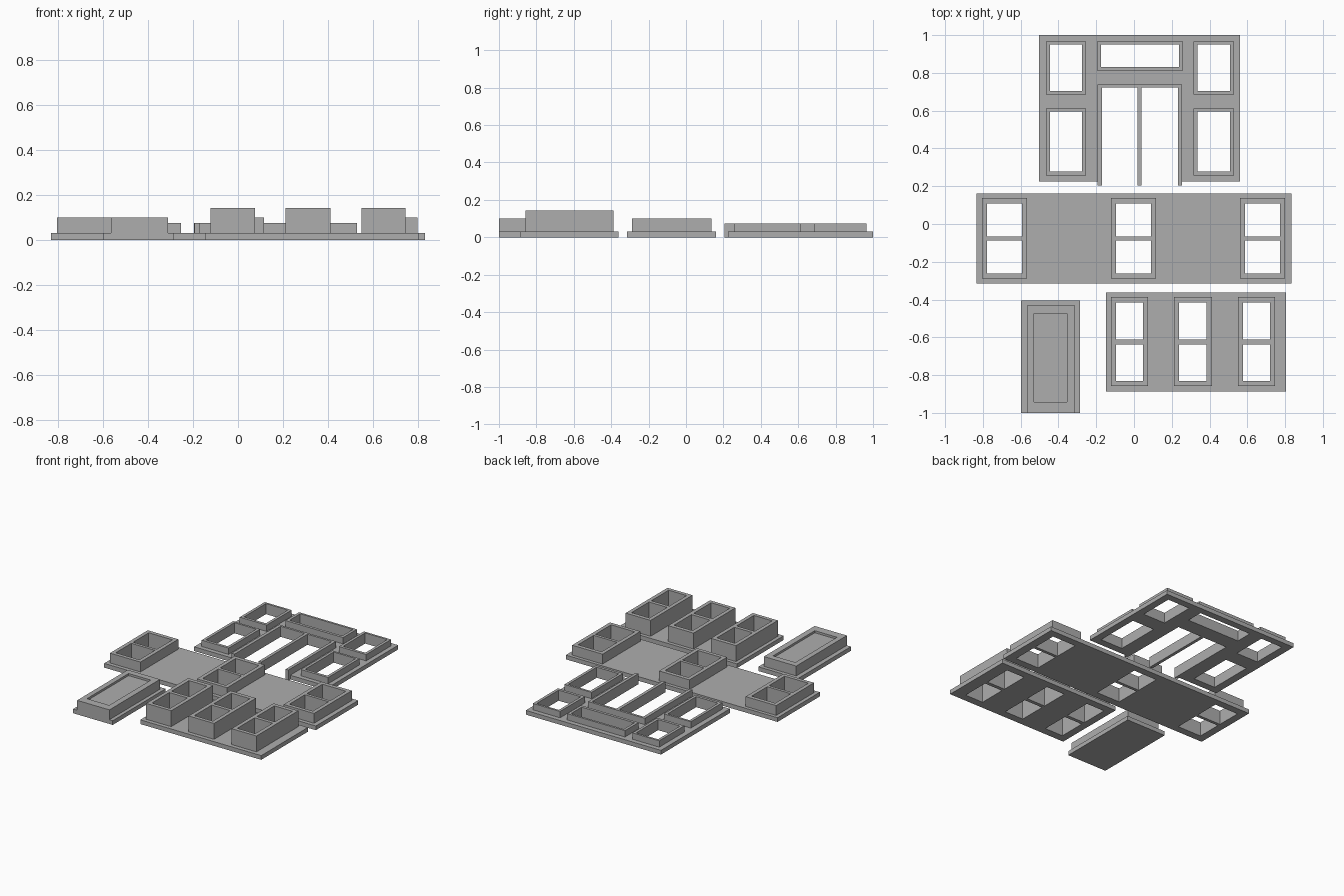
import bpy
import bmesh

cube = bpy.data.objects.get("Cube")
if cube:
    bpy.data.objects.remove(cube, do_unlink=True)

GREY = (0.42, 0.42, 0.42, 1)
grey = bpy.data.materials.new("plain_grey")
grey.use_nodes = True
grey.diffuse_color = GREY
grey.node_tree.nodes["Principled BSDF"].inputs["Base Color"].default_value = GREY

BASE = 0.03


def slab(name, outer, holes, z0, z1):
    """Flat rectangle (x0, x1, y0, y1) with rectangular holes, given thickness."""
    xs = sorted({v for r in [outer] + holes for v in r[:2]})
    ys = sorted({v for r in [outer] + holes for v in r[2:]})
    bm = bmesh.new()
    verts = {}

    def corner(x, y):
        if (x, y) not in verts:
            verts[x, y] = bm.verts.new((x, y, z0))
        return verts[x, y]

    for xa, xb in zip(xs, xs[1:]):
        for ya, yb in zip(ys, ys[1:]):
            cx, cy = (xa + xb) / 2, (ya + yb) / 2
            if not any(h[0] < cx < h[1] and h[2] < cy < h[3] for h in holes):
                bm.faces.new([corner(*p) for p in ((xa, ya), (xb, ya), (xb, yb), (xa, yb))])
    top = bmesh.ops.extrude_face_region(bm, geom=bm.faces[:])["geom"]
    bmesh.ops.translate(bm, vec=(0, 0, z1 - z0),
                        verts=[g for g in top if isinstance(g, bmesh.types.BMVert)])
    bmesh.ops.recalc_face_normals(bm, faces=bm.faces[:])
    mesh = bpy.data.meshes.new(name)
    bm.to_mesh(mesh)
    bm.free()
    mesh.materials.append(grey)
    obj = bpy.data.objects.new(name, mesh)
    bpy.context.collection.objects.link(obj)
    return obj


def inset(r, dx, low, high):
    return (r[0] + dx, r[1] - dx, r[2] + low, r[3] - high)


def sash_panel(name, outer, spans, y0, y1, bar, height):
    """Wall panel with a row of deep two-pane windows."""
    panes = []
    for i, (x0, x1) in enumerate(spans):
        frame = (x0, x1, y0, y1)
        o = inset(frame, 0.027, 0.026, 0.028)
        pair = [(o[0], o[1], o[2], bar[0]), (o[0], o[1], bar[1], o[3])]
        slab(f"{name}_window_{i + 1}", frame, pair, BASE, height)
        panes += pair
    slab(f"{name}_wall", outer, panes, 0, BASE)


# Middle and lower wall panels with sash windows
sash_panel("middle", (-0.833, 0.833, -0.315, 0.161),
           [(-0.806, -0.566), (-0.122, 0.116), (0.561, 0.8)],
           -0.288, 0.137, (-0.087, -0.066), 0.1)
sash_panel("lower", (-0.148, 0.804, -0.887, -0.362),
           [(-0.122, 0.075), (0.212, 0.412), (0.55, 0.746)],
           -0.858, -0.387, (-0.637, -0.612), 0.143)

# Entrance wall: four side windows, a transom and a double doorway
TRIM = 0.075
frames = {
    "upper_right_window": (-0.466, -0.254, 0.685, 0.966),
    "lower_right_window": (-0.466, -0.254, 0.257, 0.611),
    "upper_left_window": (0.315, 0.529, 0.685, 0.966),
    "lower_left_window": (0.315, 0.529, 0.257, 0.611),
    "transom_window": (-0.196, 0.259, 0.812, 0.966),
}
openings = []
for name, rect in frames.items():
    hole = inset(rect, 0.02, 0.02, 0.015)
    slab(name, rect, [hole], BASE, TRIM)
    openings.append(hole)

doorway = (-0.193, 0.254, 0.205, 0.738)
slab("doorway_frame", doorway,
     [(-0.17, 0.019, 0.205, 0.722), (0.041, 0.232, 0.205, 0.722)], 0, TRIM)
gap = (doorway[0], doorway[1], 0.225, doorway[3])
slab("entrance_wall", (-0.503, 0.561, 0.225, 1.0), openings + [gap], 0, BASE)

# Separate door block with a recessed centre
block = (-0.566, -0.312, -1.0, -0.431)
recess = (-0.529, -0.354, -0.942, -0.474)
slab("door_base", (-0.598, -0.286, -1.0, -0.405), [], 0, BASE)
slab("door_surround", block, [recess], BASE, 0.1)
slab("door_recess", recess, [], BASE, 0.085)
